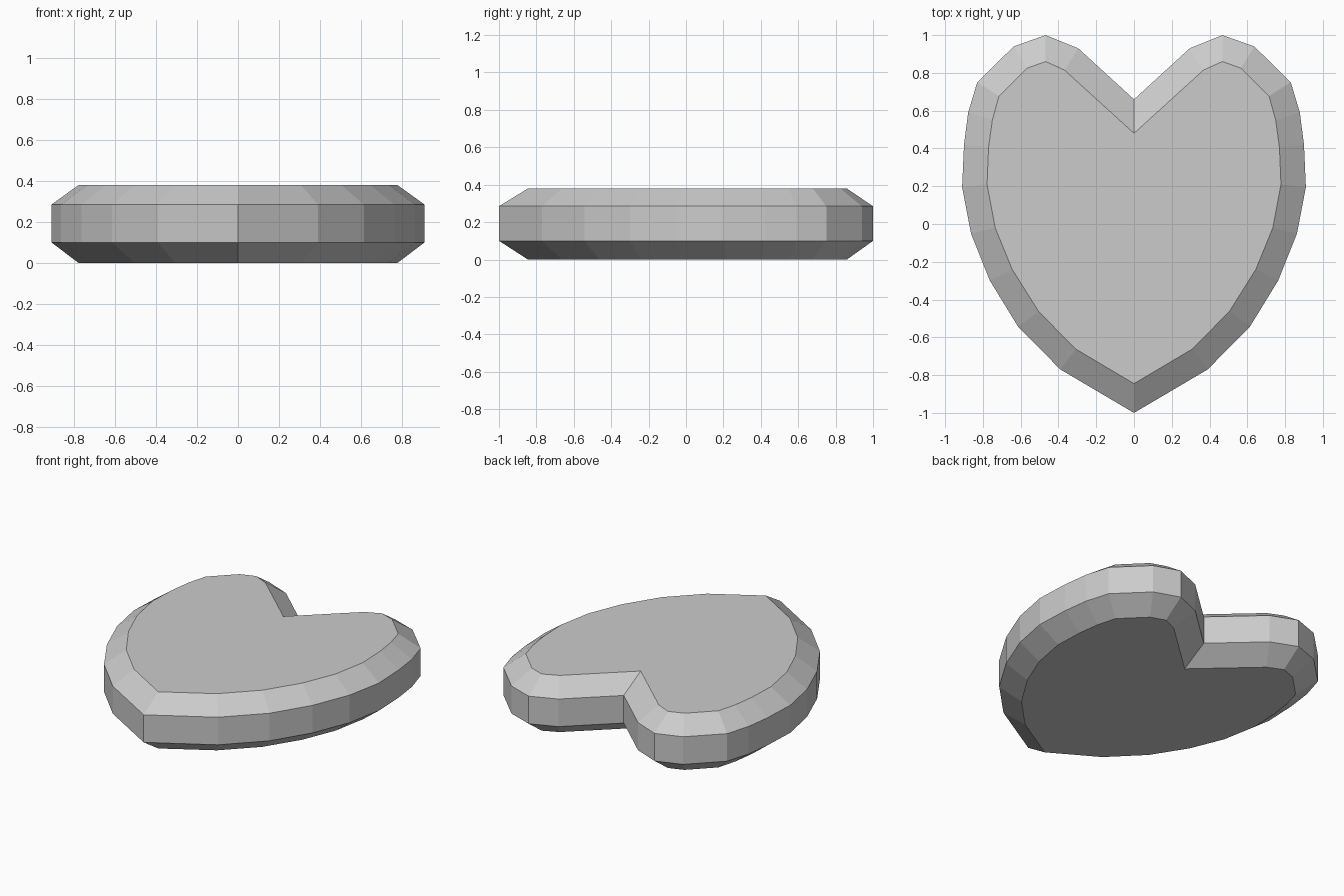
import bpy, bmesh

if "Cube" in bpy.data.objects:
    bpy.data.objects.remove(bpy.data.objects["Cube"])

# Right half of the heart outline, from notch to bottom tip: full girth and inset face
OUTER = [(0, .66), (.295, .93), (.468, 1), (.637, .94), (.83, .75), (.878, .59),
         (.90, .42), (.91, .195), (.863, -.05), (.763, -.30), (.614, -.543),
         (.39, -.77), (0, -1)]
INNER = [(0, .48), (.368, .815), (.468, .86), (.566, .825), (.715, .677), (.75, .55),
         (.77, .405), (.778, .21), (.735, -.02), (.645, -.24), (.505, -.463),
         (.307, -.663), (0, -.845)]


def mirrored(half):
    return half + [(-x, y) for x, y in half[-2:0:-1]]


bm = bmesh.new()

# Stacked rings: bottom face, lower bevel, straight wall, upper bevel, top face
rings = []
for half, z in ((INNER, 0), (OUTER, .10), (OUTER, .285), (INNER, .38)):
    rings.append([bm.verts.new((x, y, z)) for x, y in mirrored(half)])

for low, high in zip(rings, rings[1:]):
    n = len(low)
    for i in range(n):
        j = (i + 1) % n
        bm.faces.new((low[i], low[j], high[j], high[i]))
bm.faces.new(rings[0])
bm.faces.new(rings[-1])
bmesh.ops.recalc_face_normals(bm, faces=bm.faces)

mesh = bpy.data.meshes.new("heart")
bm.to_mesh(mesh)
bm.free()
bpy.context.collection.objects.link(bpy.data.objects.new("heart", mesh))
